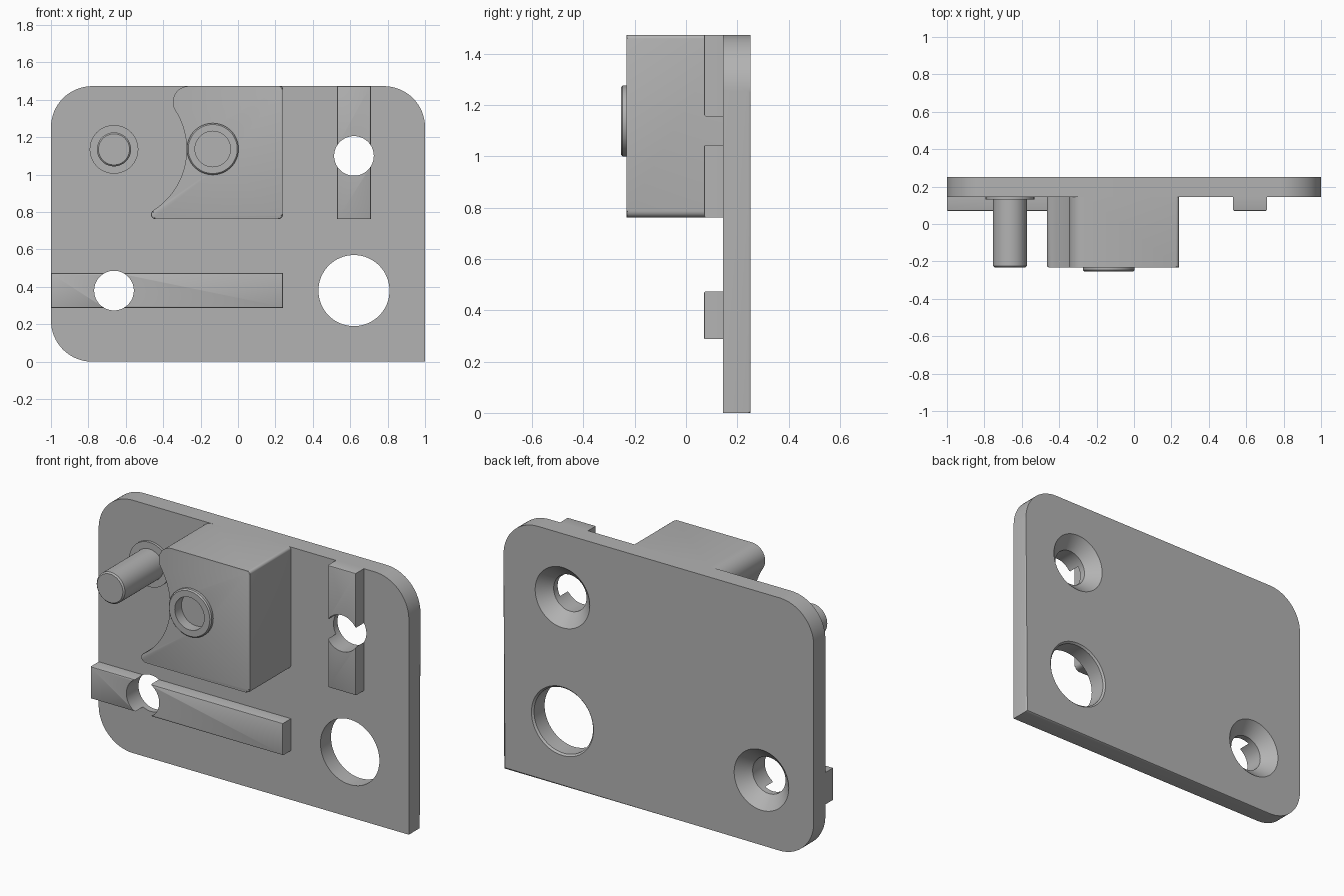
import bpy, bmesh
from math import sin, cos, pi, radians, atan2, hypot, acos

cube = bpy.data.objects.get("Cube")
if cube:
    bpy.data.objects.remove(cube, do_unlink=True)

grey = bpy.data.materials.new("grey")
grey.use_nodes = True
GREY = (0.45, 0.45, 0.45, 1)
grey.diffuse_color = GREY
grey.node_tree.nodes["Principled BSDF"].inputs["Base Color"].default_value = GREY

FRONT, FACE, BACK, TOP = -0.232, 0.145, 0.252, 1.473


def finish(name, bm):
    bmesh.ops.recalc_face_normals(bm, faces=bm.faces)
    mesh = bpy.data.meshes.new(name)
    bm.to_mesh(mesh)
    bm.free()
    mesh.materials.append(grey)
    obj = bpy.data.objects.new(name, mesh)
    bpy.context.collection.objects.link(obj)
    return obj


def arc(cx, cz, r, start, end, n=16):
    return [(cx + r * cos(start + (end - start) * i / n),
             cz + r * sin(start + (end - start) * i / n)) for i in range(n + 1)]


def rounded_rect(x0, x1, z0, z1, radii):
    """Outline counter-clockwise from the lower left; a zero radius stays sharp."""
    pts = []
    corners = [(x0, z0, 1, 1), (x1, z0, -1, 1), (x1, z1, -1, -1), (x0, z1, 1, -1)]
    for i, ((x, z, sx, sz), r) in enumerate(zip(corners, radii)):
        a = pi + i * pi / 2
        pts += arc(x + sx * r, z + sz * r, r, a, a + pi / 2) if r else [(x, z)]
    return pts


def slab(name, outline, y0, y1, bevel_y, size):
    """Extrude an x-z outline along y and soften the rim at bevel_y."""
    bm = bmesh.new()
    near = [bm.verts.new((x, y0, z)) for x, z in outline]
    far = [bm.verts.new((x, y1, z)) for x, z in outline]
    bm.faces.new(near)
    bm.faces.new(far[::-1])
    for i in range(len(near)):
        j = (i + 1) % len(near)
        bm.faces.new((near[i], near[j], far[j], far[i]))
    rim = [e for e in bm.edges if all(abs(v.co.y - bevel_y) < 1e-5 for v in e.verts)]
    bmesh.ops.bevel(bm, geom=rim, offset=size, segments=2, profile=0.5, affect="EDGES")
    return finish(name, bm)


def turned(name, x, z, profile, n=64):
    """Solid of revolution along y from (y, radius) pairs."""
    bm = bmesh.new()
    rings = [[bm.verts.new((x + r * cos(2 * pi * i / n), y, z + r * sin(2 * pi * i / n)))
              for i in range(n)] for y, r in profile]
    for a, b in zip(rings, rings[1:]):
        for i in range(n):
            j = (i + 1) % n
            bm.faces.new((a[i], a[j], b[j], b[i]))
    bm.faces.new(rings[0])
    bm.faces.new(rings[-1])
    return finish(name, bm)


def cut(obj, cutter):
    mod = obj.modifiers.new("hole", "BOOLEAN")
    mod.operation, mod.solver, mod.object = "DIFFERENCE", "EXACT", cutter
    bpy.context.view_layer.objects.active = obj
    bpy.ops.object.modifier_apply(modifier=mod.name)


# Base plate and the two raised rails
plate = slab("plate", rounded_rect(-1, 1, 0, TOP, (0.22, 0, 0.22, 0.22)),
             FACE, BACK, BACK, 0.01)
long_rail = slab("long_rail", rounded_rect(-1, 0.24, 0.287, 0.473, (0, 0, 0, 0)),
                 0.07, FACE + 0.005, 0.07, 0.006)
short_rail = slab("short_rail", rounded_rect(0.53, 0.71, 0.762, TOP, (0, 0, 0, 0)),
                  0.07, FACE + 0.005, 0.07, 0.006)

# Countersunk screw holes and the large through hole
cutters = []
for x, z, rail in ((-0.663, 0.38, long_rail), (0.62, 1.1, short_rail)):
    screw = turned("screw_cutter", x, z,
                   [(0, 0.106), (BACK - 0.07, 0.106), (BACK, 0.176), (BACK + 0.05, 0.176)])
    cut(plate, screw)
    cut(rail, screw)
    cutters.append(screw)
large = turned("large_hole_cutter", 0.62, 0.38,
               [(0, 0.19), (BACK - 0.01, 0.19), (BACK, 0.2), (BACK + 0.05, 0.2)])
cut(plate, large)
cutters.append(large)

# Block whose left side is scooped concentrically around the pin
PX, PZ, SCOOP = -0.663, 1.135, 0.388
R1, R2 = 0.085, 0.025
c1z, c2z = TOP - R1, 0.762 + R2
c1x = PX + ((SCOOP + R1) ** 2 - (c1z - PZ) ** 2) ** 0.5
c2x = PX + ((SCOOP + R2) ** 2 - (c2z - PZ) ** 2) ** 0.5
a1, a2 = atan2(c1z - PZ, c1x - PX), atan2(c2z - PZ, c2x - PX)
outline = arc(0.215, c2z, R2, -pi / 2, 0, 6)
outline += arc(0.225, TOP - 0.015, 0.015, 0, pi / 2, 6)
outline += arc(c1x, c1z, R1, pi / 2, a1 + pi)
outline += arc(PX, PZ, SCOOP, a1, a2, 40)[1:-1]
outline += arc(c2x, c2z, R2, a2 + pi, 1.5 * pi, 10)
block = slab("block", outline, FRONT, FACE + 0.005, FRONT, 0.009)

# Raised boss with a blind bore
BX, BZ = -0.135, 1.137
boss = turned("boss", BX, BZ, [(FRONT + 0.06, 0.138), (-0.247, 0.138), (-0.254, 0.131)])
bore = turned("bore_cutter", BX, BZ, [(-0.3, 0.095), (FRONT + 0.04, 0.095)])
cut(block, bore)
cut(boss, bore)
cutters.append(bore)

# Pin standing on a thin collar
pin = turned("pin", PX, PZ, [(FACE + 0.005, 0.091), (FRONT + 0.008, 0.091), (FRONT, 0.083)])
collar = turned("pin_collar", PX, PZ, [(FACE + 0.005, 0.13), (0.13, 0.13)])

for c in cutters:
    bpy.data.objects.remove(c, do_unlink=True)

# Smooth curved walls, crisp edges
bpy.ops.object.select_all(action="DESELECT")
for obj in (plate, long_rail, short_rail, block, boss, pin, collar):
    obj.select_set(True)
bpy.context.view_layer.objects.active = plate
bpy.ops.object.shade_smooth_by_angle(angle=radians(30))
